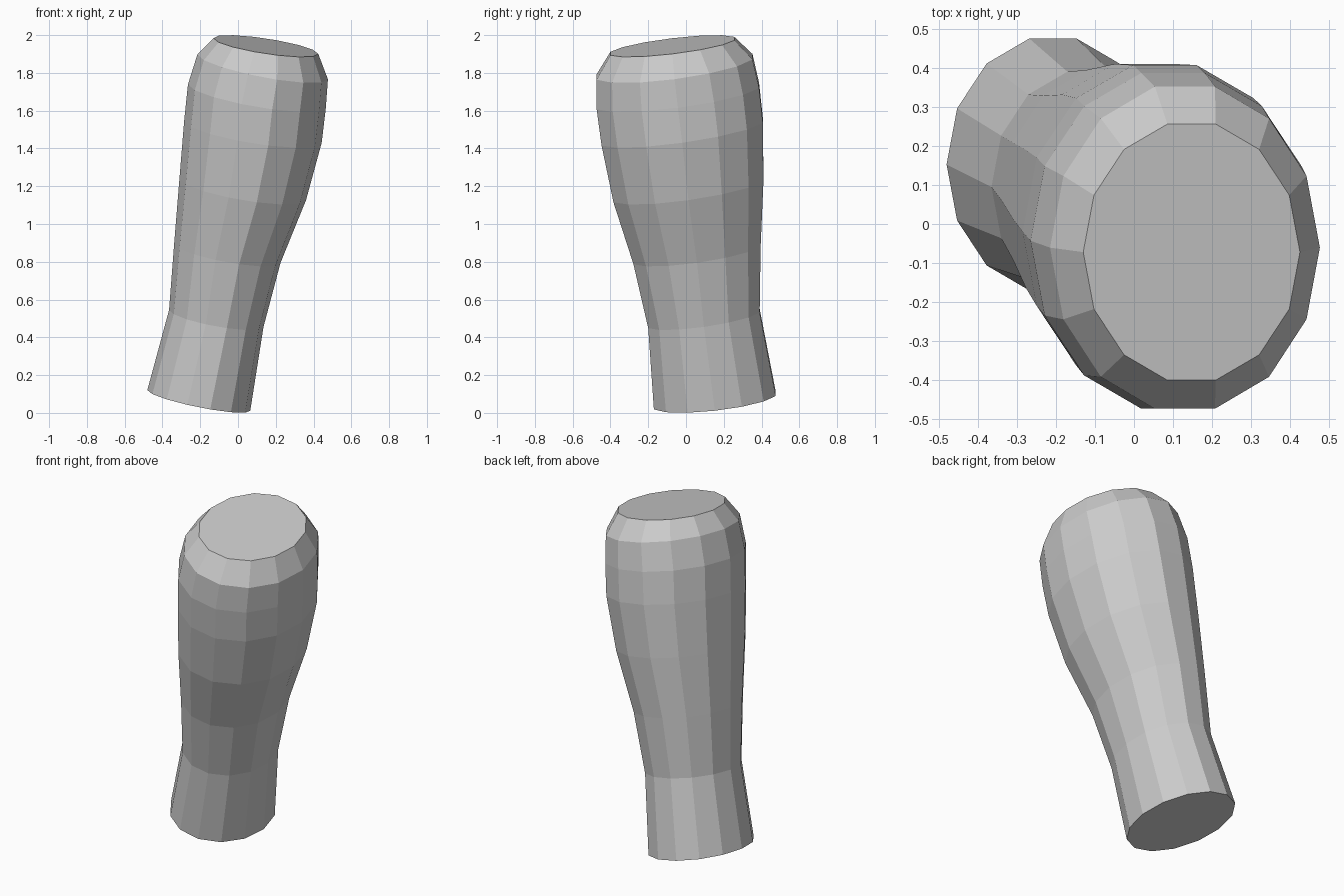
import bpy, bmesh
from math import cos, sin, pi

if "Cube" in bpy.data.objects:
    bpy.data.objects.remove(bpy.data.objects["Cube"])

SIDES = 14
CREST = sin(3 * 2 * pi / SIDES)   # height of the flat-topped polygon in y

# Rings, bottom to top: x min, x max, y min, y max, centre z, slope in x, slope in y
RINGS = [
    (-0.480, 0.065, -0.170, 0.475, 0.066, -0.20, 0.11),
    (-0.365, 0.135, -0.200, 0.390, 0.500, -0.18, 0.14),
    (-0.338, 0.225, -0.278, 0.395, 0.845, -0.18, 0.14),
    (-0.310, 0.360, -0.384, 0.410, 1.183, -0.17, 0.14),
    (-0.285, 0.443, -0.447, 0.407, 1.488, -0.16, 0.14),
    (-0.265, 0.465, -0.473, 0.387, 1.677, -0.17, 0.13),
    (-0.215, 0.476, -0.473, 0.352, 1.832, -0.19, 0.13),
    (-0.130, 0.425, -0.400, 0.256, 1.942, -0.15, 0.12),
]


def add_ring(bm, x0, x1, y0, y1, z, slope_x, slope_y):
    """Tilted oval ring of vertices filling the given bounds."""
    rx, ry = (x1 - x0) / 2, (y1 - y0) / 2 / CREST
    ring = []
    for i in range(SIDES):
        a = 2 * pi * i / SIDES
        dx, dy = rx * cos(a), ry * sin(a)
        ring.append(bm.verts.new(((x0 + x1) / 2 + dx, (y0 + y1) / 2 + dy,
                                  z + slope_x * dx + slope_y * dy)))
    return ring


# Leaning, flaring limb: loft through the rings, capped at both ends
bm = bmesh.new()
rings = [add_ring(bm, *r) for r in RINGS]
for low, high in zip(rings, rings[1:]):
    for i in range(SIDES):
        j = (i + 1) % SIDES
        bm.faces.new((low[i], low[j], high[j], high[i]))
bm.faces.new(rings[0][::-1])
bm.faces.new(rings[-1])
bmesh.ops.recalc_face_normals(bm, faces=bm.faces)

mesh = bpy.data.meshes.new("limb_segment")
bm.to_mesh(mesh)
bm.free()
limb = bpy.data.objects.new("limb_segment", mesh)
bpy.context.collection.objects.link(limb)
